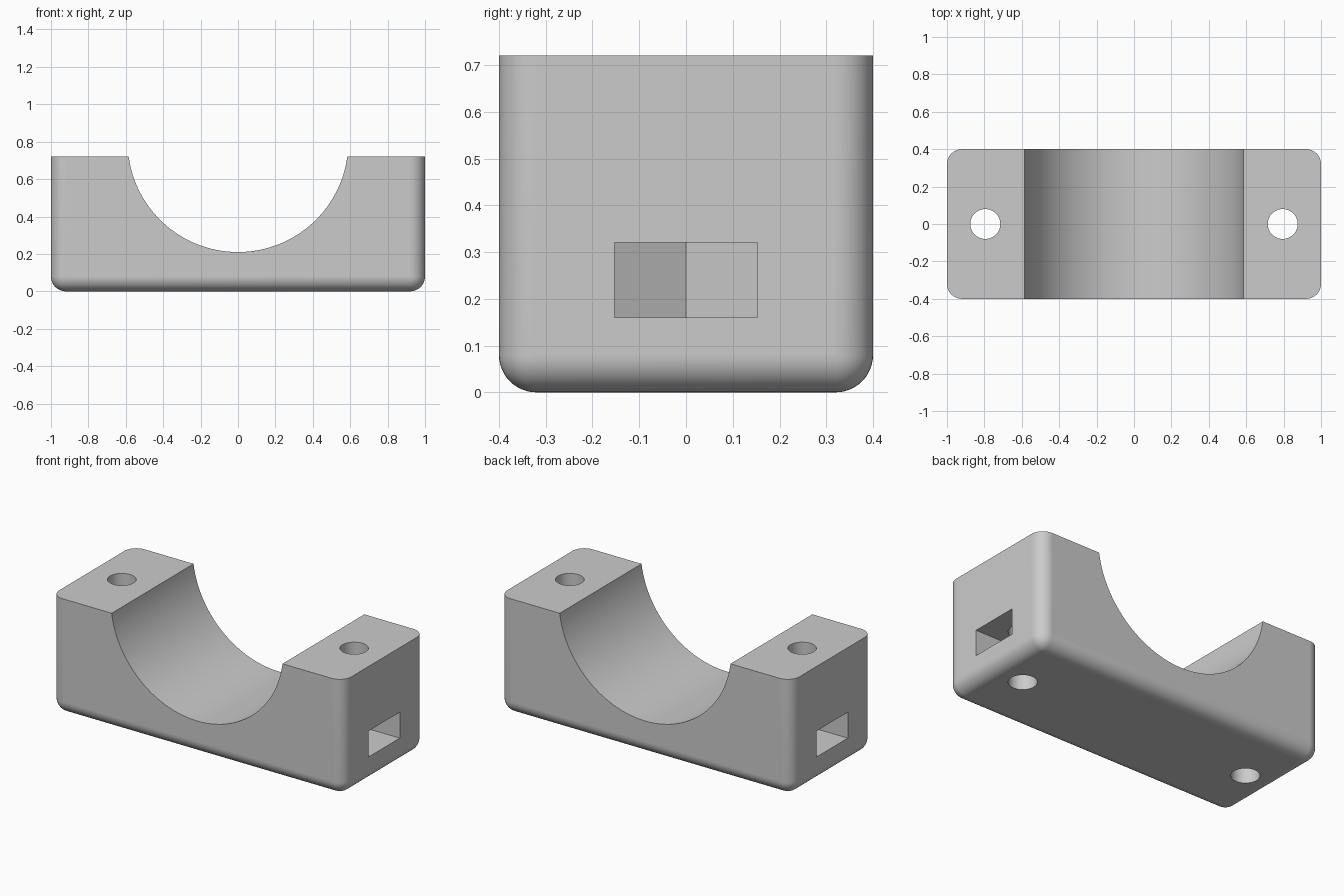
import bpy, bmesh, math
from mathutils import Matrix

if "Cube" in bpy.data.objects:
    bpy.data.objects.remove(bpy.data.objects["Cube"])

H = 0.72          # block height
HOLE_X = 0.795    # screw position
AF = 0.153        # half the nut width across flats


def make_object(name, bm):
    bmesh.ops.recalc_face_normals(bm, faces=bm.faces[:])
    mesh = bpy.data.meshes.new(name)
    bm.to_mesh(mesh)
    bm.free()
    ob = bpy.data.objects.new(name, mesh)
    bpy.context.collection.objects.link(ob)
    return ob


def cylinder(name, radius, depth, segments, matrix):
    bm = bmesh.new()
    bmesh.ops.create_cone(bm, cap_ends=True, segments=segments, radius1=radius,
                          radius2=radius, depth=depth, matrix=matrix)
    return make_object(name, bm)


def prism(name, points, z0, z1):
    bm = bmesh.new()
    face = bm.faces.new([bm.verts.new((x, y, z0)) for x, y in points])
    new = bmesh.ops.extrude_face_region(bm, geom=[face])["geom"]
    bmesh.ops.translate(bm, vec=(0, 0, z1 - z0),
                        verts=[v for v in new if isinstance(v, bmesh.types.BMVert)])
    return make_object(name, bm)


# Block with rounded vertical and bottom edges, sharp top
bm = bmesh.new()
bmesh.ops.create_cube(bm, size=1, matrix=Matrix.Translation((0, 0, H / 2))
                      @ Matrix.Diagonal((2, 0.8, H, 1)))
edges = [e for e in bm.edges if min(v.co.z for v in e.verts) < 0.01]
bmesh.ops.bevel(bm, geom=edges, offset=0.08, offset_type='OFFSET', segments=12,
                profile=0.5, affect='EDGES', clamp_overlap=True)
block = make_object("clamp_block", bm)

# Cutters: pipe saddle, screw holes and nut slots with a pointed inner end
cutters = [cylinder("saddle_cutter", 0.59, 2, 128,
                    Matrix.Translation((0, 0, 0.80)) @ Matrix.Rotation(math.pi / 2, 4, 'X'))]
corner = AF / math.cos(math.pi / 6)
for s in (-1, 1):
    cutters.append(cylinder("screw_cutter", 0.08, 3, 48, Matrix.Translation((s * HOLE_X, 0, 0))))
    slot = [(HOLE_X - corner, 0), (HOLE_X - corner / 2, AF), (1.2, AF),
            (1.2, -AF), (HOLE_X - corner / 2, -AF)]
    cutters.append(prism("nut_slot_cutter", [(s * x, y) for x, y in slot], 0.16, 0.32))

bpy.context.view_layer.objects.active = block
for c in cutters:
    mod = block.modifiers.new("cut", 'BOOLEAN')
    mod.operation, mod.solver, mod.object = 'DIFFERENCE', 'EXACT', c
    bpy.ops.object.modifier_apply(modifier=mod.name)
    bpy.data.objects.remove(c, do_unlink=True)

# One grey plastic colour
grey = bpy.data.materials.new("light grey")
grey.diffuse_color = (0.6, 0.6, 0.6, 1)
grey.use_nodes = True
grey.node_tree.nodes["Principled BSDF"].inputs["Base Color"].default_value = grey.diffuse_color
block.data.materials.clear()
block.data.materials.append(grey)

# Smooth curved surfaces, keep the axis-aligned planes flat
bpy.ops.object.select_all(action='DESELECT')
block.select_set(True)
bpy.ops.object.shade_smooth_by_angle(angle=math.radians(30))
for p in block.data.polygons:
    p.material_index = 0
    if max(abs(c) for c in p.normal) > 0.9999:
        p.use_smooth = False
